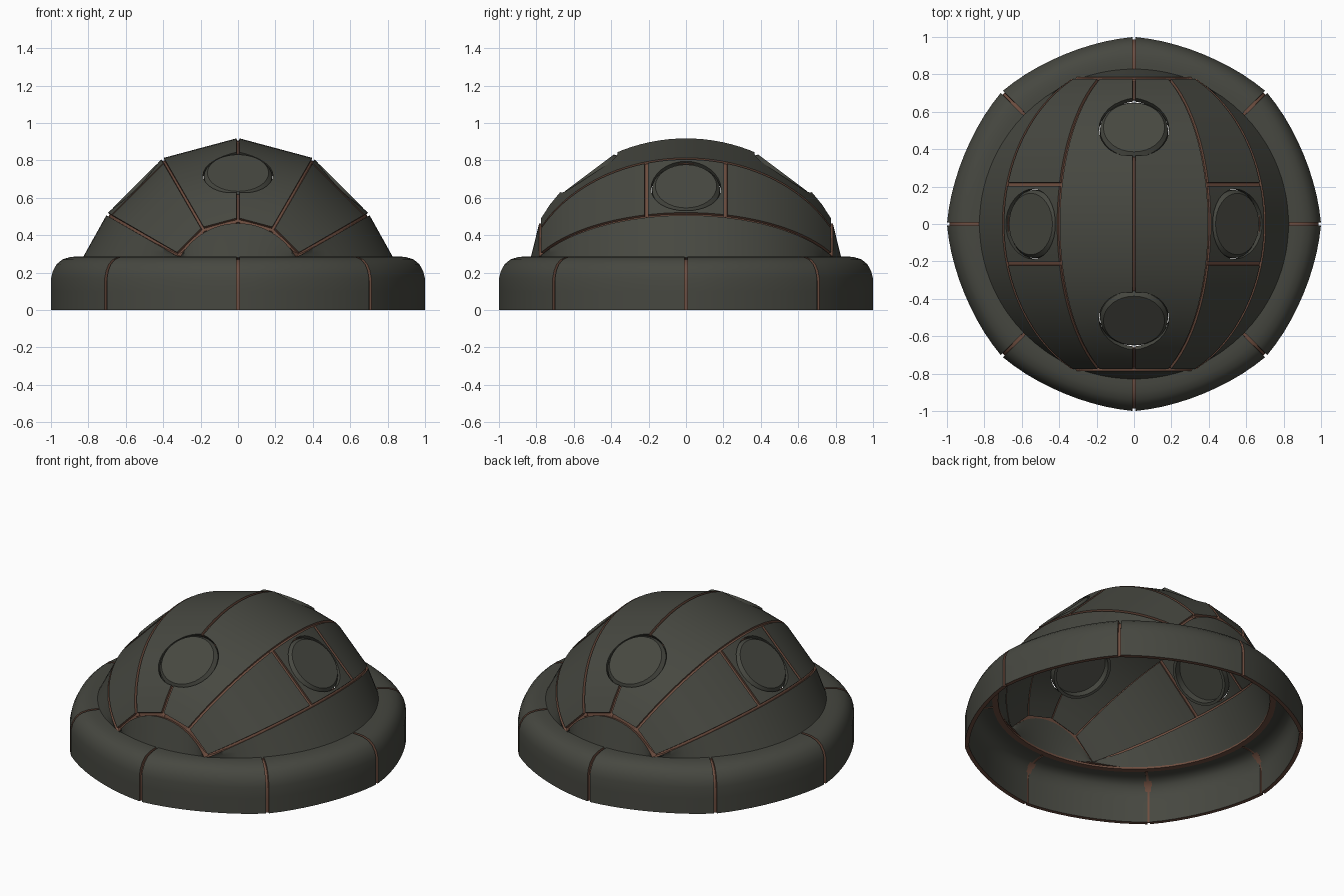
import bpy, bmesh, math
from mathutils import Vector, Matrix

if "Cube" in bpy.data.objects:
    bpy.data.objects.remove(bpy.data.objects["Cube"])

def material(name, c):
    m = bpy.data.materials.new(name)
    m.diffuse_color = (*c, 1)
    m.use_nodes = True
    m.node_tree.nodes["Principled BSDF"].inputs["Base Color"].default_value = m.diffuse_color
    return m

GREEN = material("dark olive panel", (0.062, 0.064, 0.052))
BROWN = material("brown seam", (0.155, 0.075, 0.05))
ZC = 0.11                      # height of the axis the panels fan around
HUB_Y, RIM_R, RIM_Z = 0.785, 0.83, 0.28
rad = math.radians

def finish(ob):
    """Apply modifiers and smooth shade."""
    dg = bpy.context.evaluated_depsgraph_get()
    me = bpy.data.meshes.new_from_object(ob.evaluated_get(dg))
    ob.modifiers.clear()
    ob.data = me
    for p in me.polygons:
        p.use_smooth = True
    me.set_sharp_from_angle(angle=rad(25))

def surface(name, fn, nu, nv, thick=0.03, mats=(GREEN, BROWN), cutters=()):
    """Grid patch fn(u, v) thickened inwards, with brown edges and window holes."""
    bm = bmesh.new()
    g = [[bm.verts.new(fn(i / nu, j / nv)) for j in range(nv + 1)] for i in range(nu + 1)]
    for i in range(nu):
        for j in range(nv):
            bm.faces.new((g[i][j], g[i + 1][j], g[i + 1][j + 1], g[i][j + 1]))
    bm.normal_update()
    if sum(f.normal.dot(f.calc_center_median()) * f.calc_area() for f in bm.faces) < 0:
        bmesh.ops.reverse_faces(bm, faces=bm.faces)
    me = bpy.data.meshes.new(name)
    bm.to_mesh(me)
    bm.free()
    for m in mats:
        me.materials.append(m)
    ob = bpy.data.objects.new(name, me)
    bpy.context.collection.objects.link(ob)
    s = ob.modifiers.new("thick", 'SOLIDIFY')
    s.thickness, s.offset = thick, -1
    if len(mats) > 1:
        s.material_offset_rim = 1
    for c in cutters:
        b = ob.modifiers.new("hole", 'BOOLEAN')
        b.operation, b.solver, b.object = 'DIFFERENCE', 'EXACT', c
    finish(ob)
    return ob

def lathe(name, prof, mat, mtx, n=32):
    """Spin a closed (radius, height) profile round local z."""
    bm = bmesh.new()
    rings = [[bm.verts.new((r * math.cos(math.tau * k / n), r * math.sin(math.tau * k / n), z))
              for k in range(n)] for r, z in prof]
    m = len(rings)
    for i in range(m):
        a, b = rings[i], rings[(i + 1) % m]
        for k in range(n):
            bm.faces.new((a[k], a[(k + 1) % n], b[(k + 1) % n], b[k]))
    bmesh.ops.remove_doubles(bm, verts=bm.verts, dist=1e-4)
    bmesh.ops.dissolve_degenerate(bm, dist=1e-5, edges=bm.edges)
    bmesh.ops.recalc_face_normals(bm, faces=bm.faces)
    me = bpy.data.meshes.new(name)
    bm.to_mesh(me)
    bm.free()
    me.materials.append(mat)
    ob = bpy.data.objects.new(name, me)
    ob.matrix_world = mtx
    bpy.context.collection.objects.link(ob)
    for p in me.polygons:
        p.use_smooth = True
    me.set_sharp_from_angle(angle=rad(25))
    return ob

def rho(y):
    return 0.81 * math.sqrt(1 - (y / 0.88) ** 2)

def dome(a, y, k=1.0):
    """Point on the faceted dome at fan angle a (degrees) and depth y."""
    i = math.floor(a / 30)
    f = a / 30 - i
    p, q = rad(30 * i), rad(30 * i + 30)
    x = math.cos(p) * (1 - f) + math.cos(q) * f
    z = math.sin(p) * (1 - f) + math.sin(q) * f
    return Vector((rho(y) * x * k, y * k, ZC + rho(y) * z * k))

def patch(a0, a1, y0, y1):
    """Dome panel between two seams, pulled back to leave a gap."""
    def fn(u, v):
        y = y0 + (y1 - y0) * v
        g = math.degrees(0.009 / rho(y))
        return dome(a0 + g + (a1 - a0 - 2 * g) * u, y)
    return fn

# windows: places, and cutters for their holes
places = {"front_window": ((0, -0.517, 0.733), (0, -0.6, 0.8)),
          "back_window": ((0, 0.517, 0.733), (0, 0.6, 0.8)),
          "right_window": ((0.552, 0, 0.662), (1, 0, 1)),
          "left_window": ((-0.552, 0, 0.662), (-1, 0, 1))}
cut = {}
for name, (c, n) in places.items():
    mtx = Matrix.Translation(c) @ Vector(n).to_track_quat('Z', 'Y').to_matrix().to_4x4()
    lathe(name, [(0, 0), (0.164, 0), (0.182, -0.022), (0.182, -0.075),
                 (0.164, -0.075), (0.164, -0.03), (0, -0.03)], GREEN, mtx)
    cut[name] = lathe(name + "_cutter", [(0, 0.15), (0.187, 0.15), (0.187, -0.15), (0, -0.15)],
                      GREEN, mtx)
    cut[name].hide_render = True
bpy.context.view_layer.update()
ends = [cut["front_window"], cut["back_window"]]

# dome panels
for side, a0, a1 in (("right", 60, 90), ("left", 90, 120)):
    surface(side + "_roof_panel", patch(a0, a1, -0.775, 0.775), 4, 32, cutters=ends)
for side, a0 in (("right", 30), ("left", 120)):
    surface(side + "_front_panel", patch(a0, a0 + 30, -0.775, -0.223), 4, 14)
    surface(side + "_back_panel", patch(a0, a0 + 30, 0.223, 0.775), 4, 14)
    surface(side + "_window_panel", patch(a0, a0 + 30, -0.202, 0.202), 4, 10,
            cutters=[cut[side + "_window"]])

# brown strips behind the dome seams
for a in (30, 60, 90, 120, 150):
    surface(f"seam_strip_{a}", lambda u, v: dome(a + 3.6 * (u - 0.5), 1.57 * (v - 0.5), 0.983),
            2, 32, 0.006, (BROWN,), ends if a == 90 else ())
for a0 in (30, 120):
    for y in (-0.212, 0.212):
        surface("cross_strip", lambda u, v: dome(a0 + 30 * u, y + 0.04 * (v - 0.5), 0.983),
                4, 2, 0.006, (BROWN,))

# lower side panels, from the last seam down to the round rim
for s, side in ((1, "right"), (-1, "left")):
    def lower(u, v):
        y = -0.775 + 1.55 * v
        p = dome(30 - math.degrees(0.009 / rho(y)), y)
        q = Vector((math.sqrt(RIM_R ** 2 - y * y), y, RIM_Z))
        r = p.lerp(q, u)
        return Vector((s * r.x, r.y, r.z))
    surface(side + "_lower_panel", lower, 2, 32)

# end hubs
for s, end in ((-1, "front"), (1, "back")):
    def hub(u, v, k=1.0):
        a = rad(30 + 120 * v)
        R = (rho(HUB_Y) - 0.012) * k
        x = R * math.cos(a)
        p = Vector((x, s * HUB_Y, ZC + R * math.sin(a)))
        q = Vector((x, s * math.sqrt(RIM_R ** 2 - x * x), RIM_Z))
        return p.lerp(q, u)
    def edge(u, v):
        a = rad(30 + 120 * v)
        R = 0.325 + 0.055 * u
        return Vector((R * math.cos(a), s * (0.772 - 0.012 * u), ZC + R * math.sin(a)))
    surface(end + "_hub", hub, 4, 24)
    surface(end + "_hub_edge", edge, 1, 24, 0.006, (BROWN,))

# base ring: eight rounded segments with brown seam strips
PROF = [(1, 0), (1, 0.1), (1, 0.17), (0.99, 0.21), (0.97, 0.245), (0.94, 0.27),
        (0.9, 0.283), (0.86, 0.287), (0.82, 0.287)]

def ring(t, w, d=0.0):
    r, z = PROF[round(w * 8)]
    r = (r - d) * (1 - 0.02 * abs(math.sin(4 * t)) * max(0, (r - 0.82) / 0.18))
    return Vector((r * math.cos(t), r * math.sin(t), max(0, z - d)))

for k in range(8):
    t0 = rad(45 * k)
    surface(f"ring_segment_{k + 1}",
            lambda u, v: ring(t0 + 0.009 + (rad(45) - 0.018) * u, v), 10, 8, 0.025)
    surface(f"ring_seam_{k + 1}",
            lambda u, v: ring(t0 + 0.05 * (u - 0.5), v, 0.014), 2, 8, 0.006, (BROWN,))

# brown joint between ring and dome
lathe("rim_joint", [(0.835, 0.275), (0.835, 0.262), (0.8, 0.262), (0.8, 0.275)],
      BROWN, Matrix.Identity(4), 64)

# the holes are applied, so the cutters can go
for c in cut.values():
    bpy.data.objects.remove(c)
